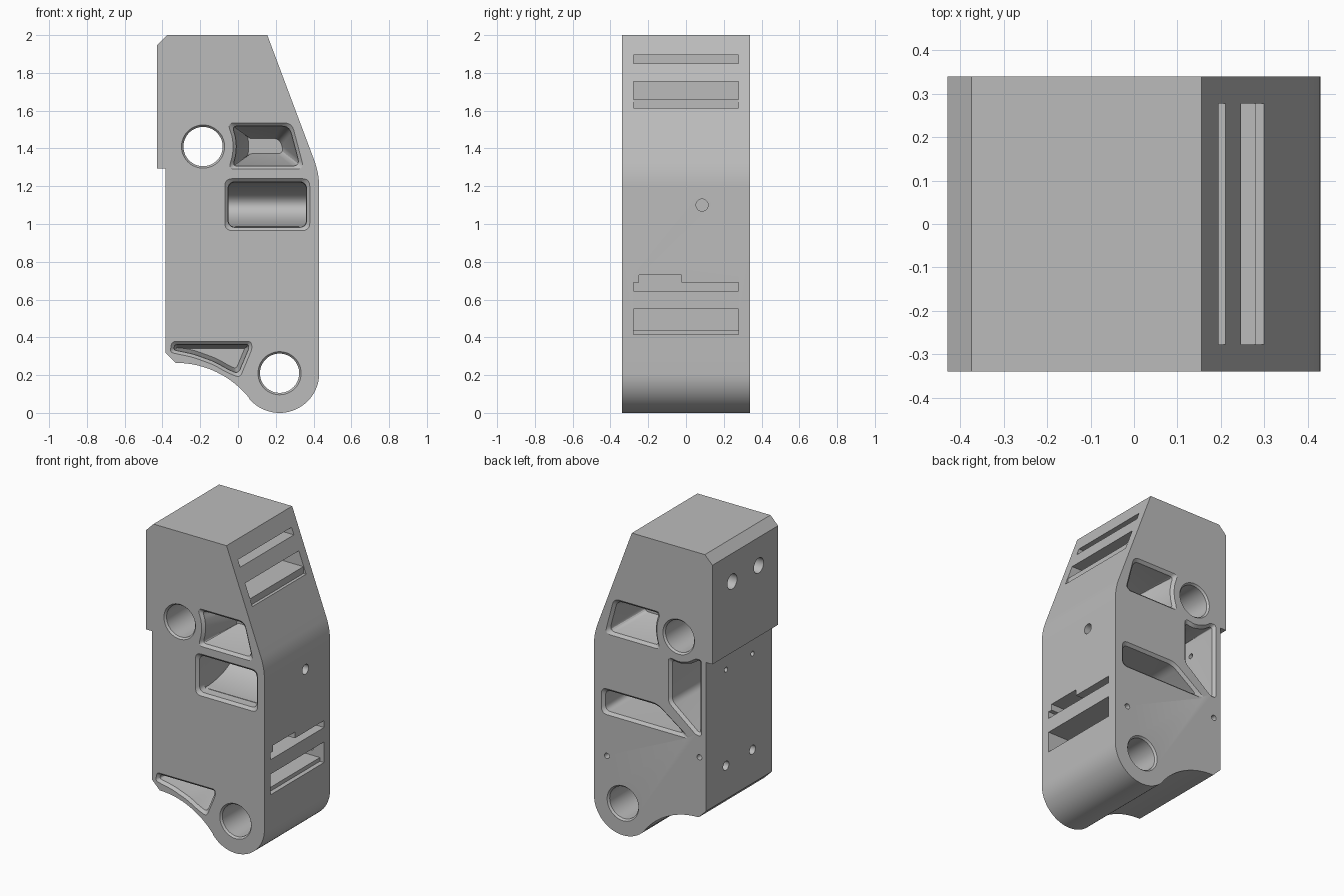
import bpy, bmesh, math
from mathutils import Vector

if "Cube" in bpy.data.objects:
    bpy.data.objects.remove(bpy.data.objects["Cube"])

grey = bpy.data.materials.new("plain grey")
grey.use_nodes = True
COLOUR = (0.5, 0.5, 0.5, 1)
grey.diffuse_color = COLOUR
grey.node_tree.nodes["Principled BSDF"].inputs["Base Color"].default_value = COLOUR

HALF = 0.34  # half of the block's thickness


def inset(points, amount):
    """Move every side of a counter-clockwise outline inward."""
    out = []
    for i, p in enumerate(points):
        a = (p - points[i - 1]).normalized()
        b = (points[(i + 1) % len(points)] - p).normalized()
        na, nb = Vector((-a.y, a.x)), Vector((-b.y, b.x))
        out.append(p + (na + nb) * amount / (1 + na.dot(nb)))
    return out


def rounded(points, radius, steps=5):
    """Replace each corner by a short curve."""
    out = []
    for i, p in enumerate(points):
        a, b = points[i - 1] - p, points[(i + 1) % len(points)] - p
        cut = min(radius, a.length * 0.45, b.length * 0.45)
        a, b = p + a.normalized() * cut, p + b.normalized() * cut
        for k in range(steps + 1):
            t = k / steps
            out.append(a * (1 - t) ** 2 + p * 2 * t * (1 - t) + b * t * t)
    return out


def loft(name, rings):
    """Closed solid through rings of 3D points."""
    bm = bmesh.new()
    loops = [[bm.verts.new(p) for p in ring] for ring in rings]
    n = len(loops[0])
    for lo, hi in zip(loops, loops[1:]):
        for i in range(n):
            bm.faces.new((lo[i], lo[(i + 1) % n], hi[(i + 1) % n], hi[i]))
    bm.faces.new(loops[0][::-1])
    bm.faces.new(loops[-1])
    bmesh.ops.recalc_face_normals(bm, faces=bm.faces)
    mesh = bpy.data.meshes.new(name)
    bm.to_mesh(mesh)
    bm.free()
    mesh.materials.append(grey)
    obj = bpy.data.objects.new(name, mesh)
    bpy.context.collection.objects.link(obj)
    return obj


def cut(tool):
    """Subtract a tool from the body, then discard it."""
    tool.hide_render = True
    mod = body.modifiers.new("cut", 'BOOLEAN')
    mod.object, mod.solver = tool, 'EXACT'
    bpy.context.view_layer.objects.active = body
    bpy.ops.object.modifier_apply(modifier=mod.name)
    bpy.data.objects.remove(tool)


def pocket(outline, side, depth, taper, radius=0.04):
    """Chamfered, tapered recess in the front (-1) or back (+1) face."""
    points = [Vector(p) for p in outline]
    stages = ((-0.02, -0.02), (0.017, 0.017), (0.03, 0.017), (depth, 0.017 + taper))
    rings = [[(p.x, side * (HALF - d), p.y) for p in rounded(inset(points, s), radius)]
             for d, s in stages]
    cut(loft("pocket", rings))


def box(x0, x1, y0, y1, z0, z1):
    ring = [(x0, z0), (x1, z0), (x1, z1), (x0, z1)]
    cut(loft("slot", [[(x, y, z) for x, z in ring] for y in (y0, y1)]))


def bore(axis, centre, stages, n=32):
    """Round hole; stages are (position along axis, radius)."""
    rings = []
    for pos, r in stages:
        ring = []
        for k in range(n):
            t = 2 * math.pi * k / n
            u, v = centre[0] + r * math.cos(t), centre[1] + r * math.sin(t)
            ring.append((u, pos, v) if axis == 'Y' else (pos, u, v))
        rings.append(ring)
    cut(loft("bore", rings))


def arc(cx, cz, r, start, end, n):
    return [Vector((cx + r * math.cos(math.radians(start + (end - start) * k / n)),
                    cz + r * math.sin(math.radians(start + (end - start) * k / n))))
            for k in range(n + 1)]


# Body: side profile with a round foot and a concave underside
corner = rounded([Vector(p) for p in ((0.155, 2), (0.43, 1.267), (0.43, 0.5))], 0.075, 8)[9:18]
profile = [Vector(p) for p in ((-0.385, 0.32), (-0.385, 1.295), (-0.43, 1.295),
                               (-0.43, 1.945), (-0.375, 2), (0.155, 2))]
profile += corner + arc(0.22, 0.21, 0.21, 0, -141, 28) + arc(-0.33, -0.235, 0.5, 38.5, 90, 16)
body = loft("block_body", [[(p.x, y, p.y) for p in profile] for y in (-HALF, HALF)])

# Two through bores with chamfered mouths
for c in ((-0.185, 1.41), (0.22, 0.21)):
    bore('Y', c, ((-HALF - 0.01, 0.123), (-HALF + 0.012, 0.104),
                  (HALF - 0.012, 0.104), (HALF + 0.01, 0.123)), 48)

# Upper pocket on both faces, hugging the bore
upper = [(-0.05, 1.29), (0.35, 1.29), (0.285, 1.535), (-0.055, 1.535),
         (-0.03, 1.46), (-0.025, 1.41), (-0.03, 1.36)]
for side in (-1, 1):
    pocket(upper, side, 0.25, 0.065)

# Front pockets: wide scoop and lower wedge
pocket([(-0.07, 0.965), (0.38, 0.965), (0.38, 1.24), (-0.07, 1.24)], -1, 0.07, 0.003)
scoop = [(-HALF + 0.06 + 0.3 * math.sin(t), 1.1025 + 0.115 * math.cos(t))
         for t in [math.pi * k / 20 for k in range(21)]]
cut(loft("scoop", [[(x, y, z) for y, z in scoop] for x in (-0.049, 0.359)]))
pocket([(-0.36, 0.32), (-0.24, 0.295), (-0.13, 0.255), (-0.06, 0.215), (0.01, 0.185),
        (0.075, 0.34), (0.07, 0.378), (-0.35, 0.378)], -1, 0.2, 0.02, 0.03)

# Back pockets: slanted bar and tall side recess
pocket([(-0.27, 0.76), (0.375, 0.76), (0.375, 0.93), (-0.03, 0.93)], 1, 0.35, 0.01)
pocket([(-0.35, 0.8), (-0.31, 0.8), (-0.11, 0.96), (-0.11, 1.26),
        (-0.185, 1.245), (-0.26, 1.265), (-0.31, 1.3), (-0.35, 1.3)], 1, 0.35, 0.01, 0.03)

# Long slots in the sloped and upright side, two with a stepped lip
W = 0.278
for x0, x1, z0, z1 in ((0.06, 0.4, 1.85, 1.895), (0.08, 0.4, 1.66, 1.755),
                       (0.28, 0.4, 1.615, 1.7), (0.23, 0.5, 0.44, 0.55),
                       (0.4, 0.5, 0.415, 0.5), (0.25, 0.5, 0.645, 0.69)):
    box(x0, x1, -W, W, z0, z1)
box(0.25, 0.5, -0.25, -0.025, 0.67, 0.73)

# Screw holes in the side and back faces
bore('X', (0.085, 1.1), ((0.3, 0.032), (0.5, 0.032)))
for y in (-0.14, 0.135):
    for z, r in ((1.76, 0.05), (1.17, 0.016), (0.54, 0.03)):
        bore('X', (y, z), ((-0.5, r), (-0.28, r)), 24)
for c in ((0.336, 0.49), (-0.335, 0.66)):
    bore('Y', c, ((0.2, 0.018), (0.4, 0.018)), 20)

# Smooth curves, crisp edges
bpy.ops.object.select_all(action='DESELECT')
body.select_set(True)
bpy.context.view_layer.objects.active = body
bpy.ops.object.shade_smooth_by_angle(angle=math.radians(25))
